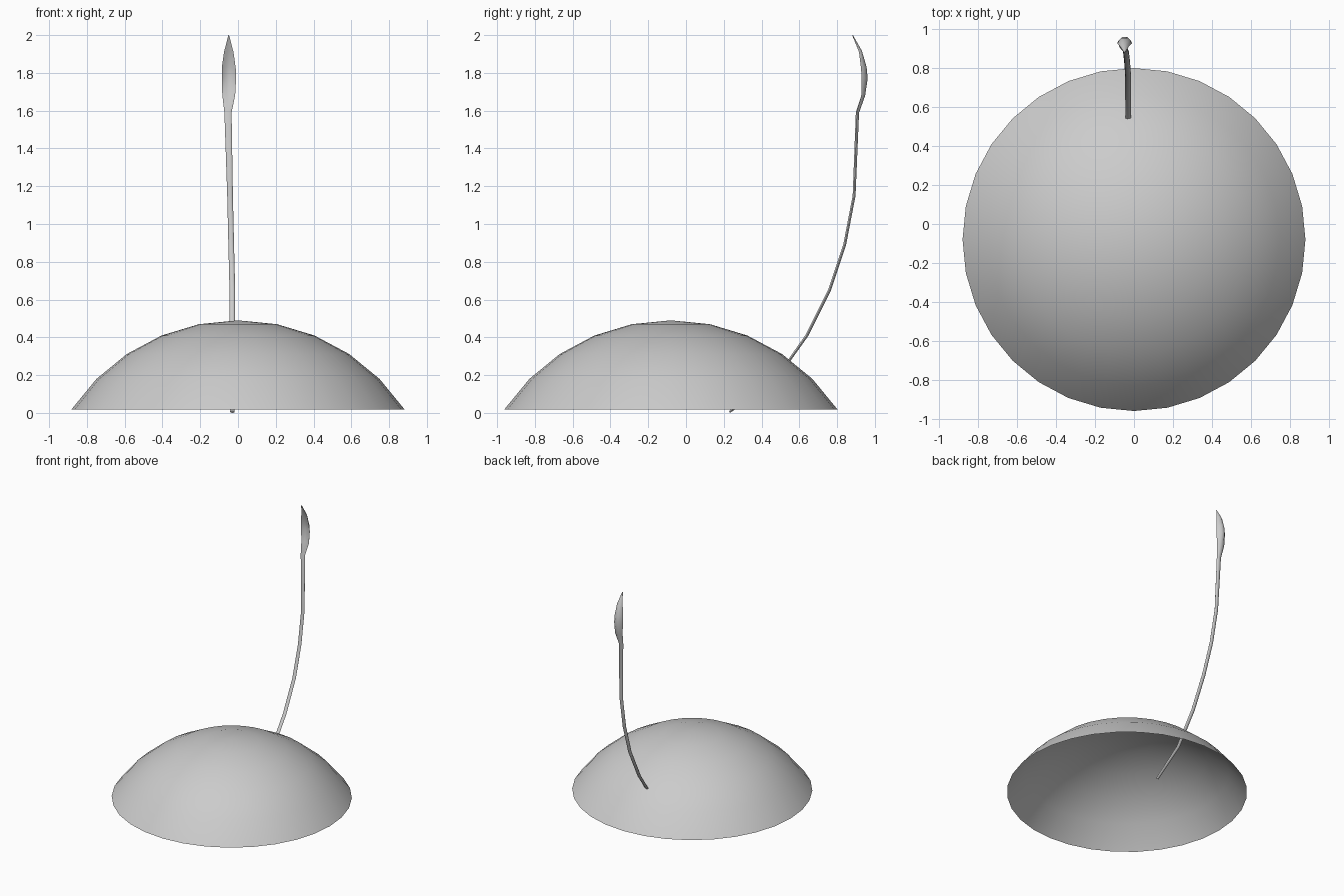
import bpy, bmesh
from math import sin, cos, pi, radians
from mathutils import Vector

if "Cube" in bpy.data.objects:
    bpy.data.objects.remove(bpy.data.objects["Cube"])


def finish(name, bm, angle):
    mesh = bpy.data.meshes.new(name)
    bm.to_mesh(mesh)
    bm.free()
    ob = bpy.data.objects.new(name, mesh)
    bpy.context.collection.objects.link(ob)
    bpy.ops.object.select_all(action='DESELECT')
    bpy.context.view_layer.objects.active = ob
    ob.select_set(True)
    bpy.ops.object.shade_smooth_by_angle(angle=radians(angle))
    return ob


def bridge(bm, a, b):
    n = len(a)
    for i in range(n):
        j = (i + 1) % n
        bm.faces.new((a[i], a[j], b[j], b[i]))


# Dome: open cap of a sphere, 32 segments and 5 rings
R, SEGS = 1.06, 32
bm = bmesh.new()
top = bm.verts.new((0, -0.08, 0.49))
prev = None
for k in range(5, 0, -1):
    t = k * pi / 16
    ring = [bm.verts.new((R * sin(t) * cos(2 * pi * i / SEGS),
                          -0.08 + R * sin(t) * sin(2 * pi * i / SEGS),
                          R * cos(t) - 0.57)) for i in range(SEGS)]
    if prev:
        bridge(bm, prev, ring)
    prev = ring
for i in range(SEGS):
    bm.faces.new((prev[i], prev[(i + 1) % SEGS], top))
finish("dome", bm, 60)

# Stem and cupped bud: x, y, z, half width, half thickness, cup depth
stations = [
    (-0.03, 0.23, 0.005, 0.012, 0.006, 0),
    (-0.03, 0.47, 0.17, 0.014, 0.007, 0),
    (-0.03, 0.64, 0.41, 0.015, 0.008, 0),
    (-0.03, 0.76, 0.65, 0.015, 0.008, 0),
    (-0.036, 0.84, 0.89, 0.015, 0.008, 0),
    (-0.042, 0.89, 1.15, 0.015, 0.008, 0),
    (-0.053, 0.908, 1.59, 0.019, 0.009, 0.003),
    (-0.049, 0.942, 1.68, 0.034, 0.008, 0.013),
    (-0.048, 0.958, 1.77, 0.038, 0.007, 0.028),
    (-0.049, 0.952, 1.83, 0.037, 0.007, 0.026),
    (-0.049, 0.927, 1.915, 0.025, 0.006, 0.012),
    (-0.049, 0.882, 1.999, 0.002, 0.002, 0),
]
SIDES = 10
bm = bmesh.new()
rings = []
for k, (x, y, z, w, t, cup) in enumerate(stations):
    a = stations[max(k - 1, 0)]
    b = stations[min(k + 1, len(stations) - 1)]
    tan = Vector((0, b[1] - a[1], b[2] - a[2])).normalized()
    out = Vector((0, tan.z, -tan.y))
    ring = []
    for i in range(SIDES):
        ang = 2 * pi * i / SIDES
        u = cos(ang)
        p = Vector((x + w * u, y, z)) + out * (t * sin(ang) - cup * u * u)
        ring.append(bm.verts.new(p))
    if rings:
        bridge(bm, rings[-1], ring)
    rings.append(ring)
bm.faces.new(rings[0][::-1])
bm.faces.new(rings[-1])
bmesh.ops.recalc_face_normals(bm, faces=bm.faces)
finish("stem_with_bud", bm, 60)
